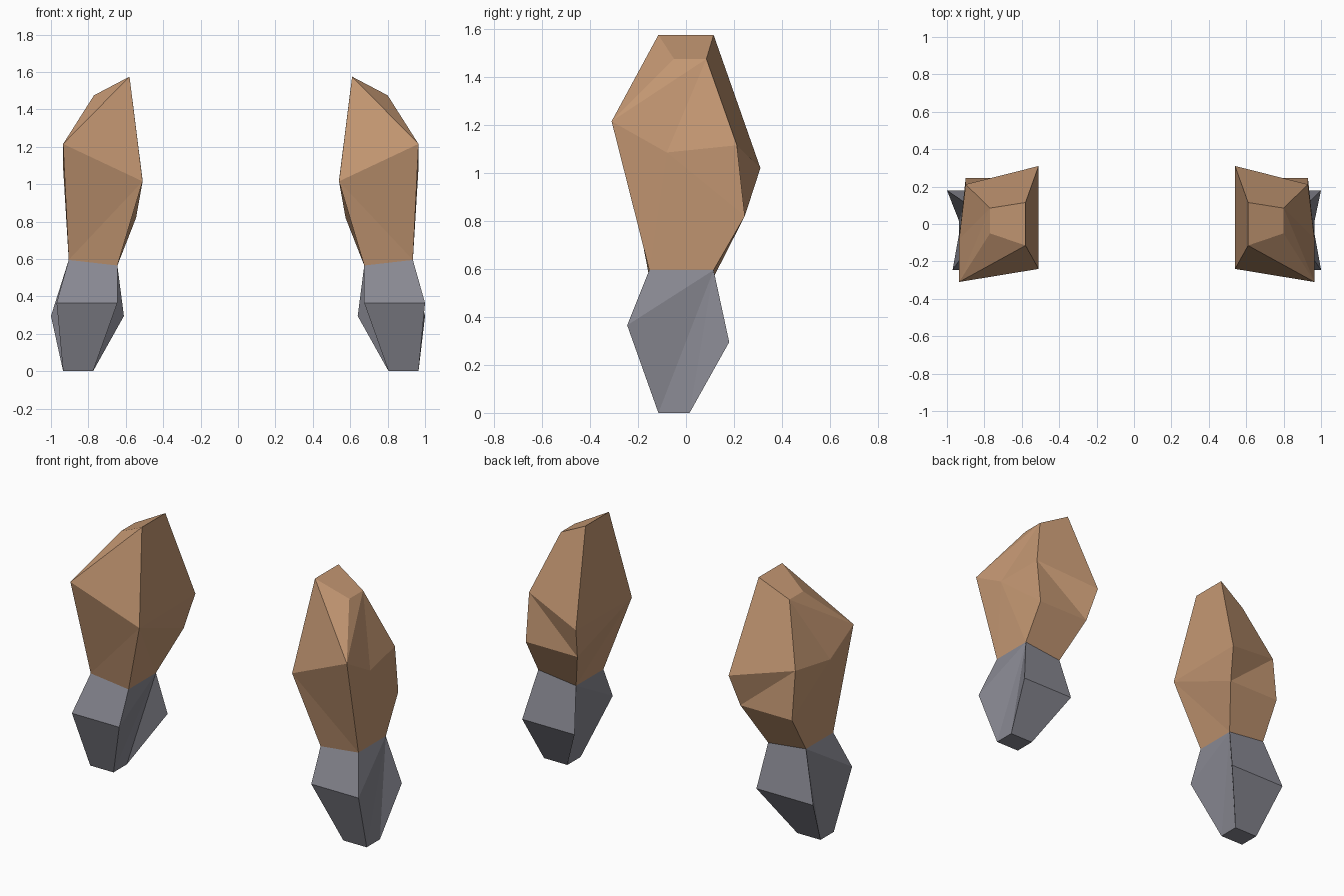
import bpy, bmesh

if "Cube" in bpy.data.objects:
    bpy.data.objects.remove(bpy.data.objects["Cube"])


def material(name, color):
    m = bpy.data.materials.new(name)
    m.diffuse_color = color
    m.use_nodes = True
    m.node_tree.nodes["Principled BSDF"].inputs["Base Color"].default_value = m.diffuse_color
    return m


brown = material("sleeve_brown", (0.55, 0.31, 0.17, 1))
grey = material("hand_grey", (0.25, 0.25, 0.29, 1))

# Corners of the left arm. Letters: level (t top, s shoulder bulge, c elbow,
# w wrist, h hand, b fingertip), f front / b back, o outer / i inner
P = {
    "tfo": (-.77, -.05, 1.475), "tfi": (-.58, -.115, 1.575),
    "tbi": (-.58, .115, 1.575), "tbo": (-.77, .085, 1.475),
    "sfo": (-.935, -.31, 1.215), "sfi": (-.51, -.24, 1.015),
    "sbi": (-.51, .31, 1.02), "sbo": (-.90, .212, 1.115),
    "smo": (-.935, -.08, 1.085),
    "cbi": (-.545, .245, .82), "cbo": (-.90, .245, .82),
    "wfo": (-.905, -.153, .595), "wfi": (-.645, -.153, .565),
    "wbi": (-.645, .115, .565), "wbo": (-.905, .115, .595),
    "hfo": (-.97, -.245, .365), "hfi": (-.645, -.245, .365),
    "hbi": (-.61, .18, .295), "hbo": (-1.0, .18, .295),
    "bfo": (-.935, -.115, 0), "bfi": (-.775, -.115, 0),
    "bbi": (-.775, .015, 0), "bbo": (-.935, .015, 0),
}

SLEEVE = """tfo tfi tbi tbo
sfo tfi tfo|sfo sfi tfi|sfo wfo sfi|wfo wfi sfi
tbo tbi sbi sbo|sbo sbi cbi|sbo cbi cbo|cbo cbi wbi wbo
tfi sfi sbi tbi|sfi cbi sbi|sfi wbi cbi|sfi wfi wbi
tfo tbo sfo|tbo smo sfo|tbo sbo smo
sfo smo wfo|smo wbo wfo|smo cbo wbo|smo sbo cbo"""

# The sides of the hand fan out from the rear wrist corner
HAND = """wfo hfo hfi wfi|hfo bfo bfi hfi
wbo wbi hbi hbo|hbo hbi bbi bbo|bfo bbo bbi bfi
wbo hfo wfo|wbo bfo hfo|wbo bbo bfo|wbo hbo bbo
wbi wfi hfi|wbi hfi bfi|wbi bfi bbi|wbi bbi hbi"""


def build(name, layout, mat, mirrored):
    bm = bmesh.new()
    verts = {}

    def vert(key):
        if key not in verts:
            x, y, z = P[key]
            if mirrored:
                x = min(1.0, .03 - x)
            verts[key] = bm.verts.new((x, y, z))
        return verts[key]

    for face in layout.replace("\n", "|").split("|"):
        bm.faces.new([vert(k) for k in face.split()])
    # Close the wrist temporarily so the normals come out consistently
    wrist = bm.faces.new([verts[k] for k in ("wfo", "wfi", "wbi", "wbo")])
    bmesh.ops.recalc_face_normals(bm, faces=bm.faces[:])
    bmesh.ops.delete(bm, geom=[wrist], context="FACES_ONLY")
    me = bpy.data.meshes.new(name)
    bm.to_mesh(me)
    bm.free()
    me.materials.append(mat)
    bpy.context.collection.objects.link(bpy.data.objects.new(name, me))


for side, mirrored in (("left", False), ("right", True)):
    build(side + "_sleeve", SLEEVE, brown, mirrored)
    build(side + "_hand", HAND, grey, mirrored)
